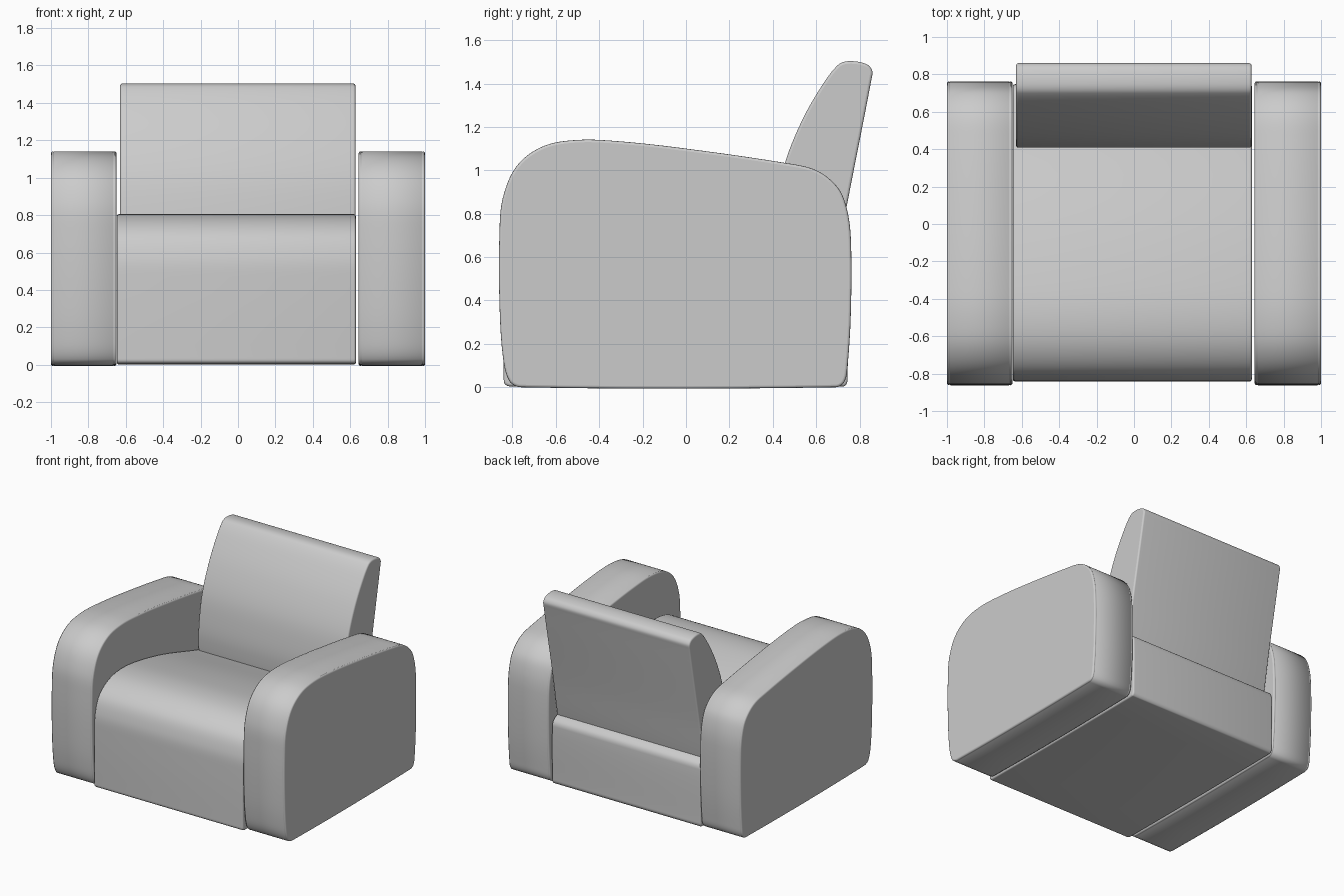
import bpy, bmesh, math
from mathutils import Vector

if "Cube" in bpy.data.objects:
    bpy.data.objects.remove(bpy.data.objects["Cube"], do_unlink=True)

# Upholstery colour
grey = bpy.data.materials.new("grey_upholstery")
grey.use_nodes = True
colour = (0.6, 0.6, 0.6, 1)
grey.diffuse_color = colour
grey.node_tree.nodes["Principled BSDF"].inputs["Base Color"].default_value = colour


def smooth_loop(points, steps=6):
    """Closed smooth curve through the (y, z) points; long spans stay straight."""
    pts = [Vector(p) for p in points]
    n = len(pts)
    seg = [pts[(i + 1) % n] - pts[i] for i in range(n)]
    tan = [(seg[i - 1] + seg[i]).normalized() for i in range(n)]
    out = []
    for i in range(n):
        j, d = (i + 1) % n, seg[i].length
        for k in range(steps):
            t = k / steps
            h = t * t * (3 - 2 * t)
            out.append(pts[i] * (1 - h) + pts[j] * h
                       + tan[i] * d * t * (1 - t) ** 2
                       - tan[j] * d * t * t * (1 - t))
    return out


def cushion(name, points, x0, x1, seam=0.0, r=0.012, rounds=4):
    """Side profile (counter-clockwise) drawn across x, with rounded rims."""
    loop = smooth_loop(points)
    n = len(loop)
    inward = []
    for i in range(n):
        t = (loop[(i + 1) % n] - loop[i - 1]).normalized()
        inward.append(Vector((-t.y, t.x)))
    sections = []
    for k in range(rounds + 1):
        a = k / rounds * math.pi / 2
        sections.append((r * (1 - math.cos(a)), r * (1 - math.sin(a))))
    if seam:  # fine stitched groove beside the rim
        sections += [(r + seam, seam), (r + 2 * seam, 0)]
    rings = [(x0 + dx, off) for dx, off in sections]
    rings += [(x1 - dx, off) for dx, off in reversed(sections)]

    bm = bmesh.new()
    verts = []
    for x, off in rings:
        verts.append([bm.verts.new((x, *(p + q * off)))
                      for p, q in zip(loop, inward)])
    for a, b in zip(verts, verts[1:]):
        for i in range(n):
            j = (i + 1) % n
            bm.faces.new((a[i], a[j], b[j], b[i])).smooth = True
    bm.faces.new(verts[0])
    bm.faces.new(verts[-1])
    bmesh.ops.recalc_face_normals(bm, faces=bm.faces)
    mesh = bpy.data.meshes.new(name)
    bm.to_mesh(mesh)
    bm.free()
    mesh.materials.append(grey)
    obj = bpy.data.objects.new(name, mesh)
    bpy.context.collection.objects.link(obj)


# Armrests: tall rounded slabs sloping down to the rear
arm = [(-.76, 0), (.69, 0), (.73, .025), (.745, .1), (.76, .35), (.76, .68),
       (.742, .82), (.7, .92), (.6, 1.0), (.45, 1.035), (0, 1.1),
       (-.3, 1.133), (-.5, 1.14), (-.66, 1.11), (-.78, 1.02),
       (-.845, .87), (-.86, .7), (-.86, .4), (-.845, .15), (-.815, .03)]
cushion("right_armrest", arm, -1, -.65, seam=.003)
cushion("left_armrest", arm, .645, 1, seam=.003)

# Seat block: rounded front, top falling towards the backrest
seat = [(-.81, .004), (.725, .004), (.742, .02), (.745, .05), (.745, .45),
        (.73, .49), (.68, .52), (.4, .6), (0, .72), (-.3, .785),
        (-.5, .805), (-.66, .78), (-.78, .7), (-.83, .58), (-.84, .45),
        (-.84, .04), (-.835, .015)]
cushion("seat", seat, -.648, .63)

# Backrest: leaning cushion, curved in front and straight behind
back = [(.5, .42), (.64, .4), (.67, .45), (.74, .83), (.855, 1.42),
        (.858, 1.46), (.83, 1.49), (.75, 1.503), (.7, 1.485),
        (.62, 1.38), (.53, 1.22), (.455, 1.03), (.42, .85),
        (.408, .68), (.43, .5)]
cushion("backrest", back, -.63, .628)
